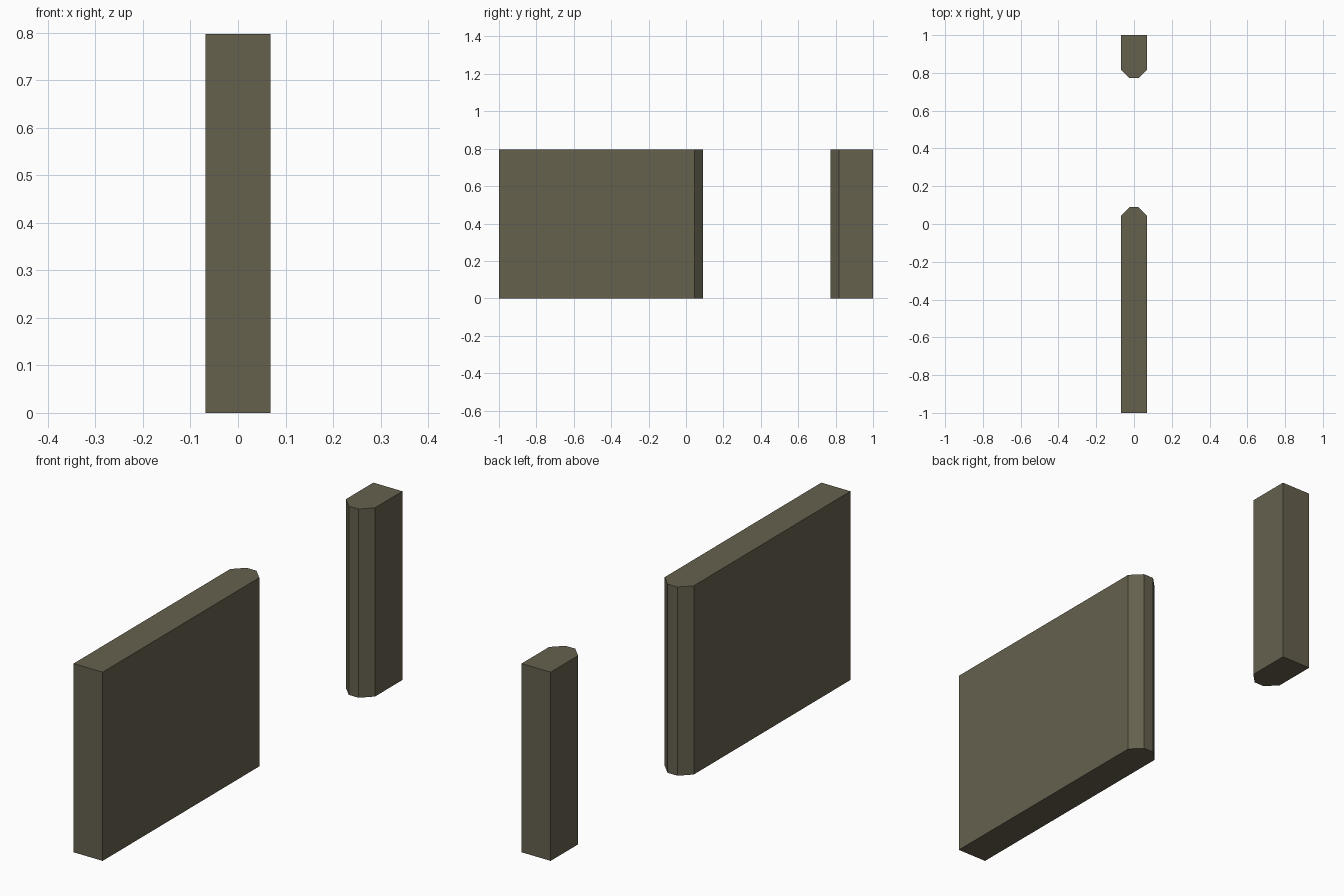
import bpy
import bmesh

if "Cube" in bpy.data.objects:
    bpy.data.objects.remove(bpy.data.objects["Cube"])

HALF_W = 0.068   # half thickness of the wall
HEIGHT = 0.797
BEVEL = 0.045    # 45 degree chamfer beside the doorway

stone = bpy.data.materials.new("dark_olive_stone")
stone.diffuse_color = (0.130, 0.119, 0.076, 1.0)
stone.use_nodes = True
stone.node_tree.nodes["Principled BSDF"].inputs["Base Color"].default_value = stone.diffuse_color


def wall_piece(name, outer_y, inner_y):
    """Upright slab whose inner end (towards the opening) has chamfered corners."""
    side = 1 if inner_y > outer_y else -1
    shoulder = inner_y - side * BEVEL
    tip = HALF_W - BEVEL
    outline = [(-HALF_W, outer_y), (HALF_W, outer_y), (HALF_W, shoulder),
               (tip, inner_y), (-tip, inner_y), (-HALF_W, shoulder)]
    bm = bmesh.new()
    base = bm.faces.new([bm.verts.new((x, y, 0)) for x, y in outline])
    top = bmesh.ops.extrude_face_region(bm, geom=[base], use_keep_orig=True)
    verts = [g for g in top["geom"] if isinstance(g, bmesh.types.BMVert)]
    bmesh.ops.translate(bm, verts=verts, vec=(0, 0, HEIGHT))
    bmesh.ops.recalc_face_normals(bm, faces=bm.faces)
    mesh = bpy.data.meshes.new(name)
    bm.to_mesh(mesh)
    bm.free()
    mesh.materials.append(stone)
    obj = bpy.data.objects.new(name, mesh)
    bpy.context.collection.objects.link(obj)
    return obj


# Long wall and short post on either side of the doorway gap
wall_piece("long_wall", -1.0, 0.09)
wall_piece("short_post", 1.0, 0.772)
